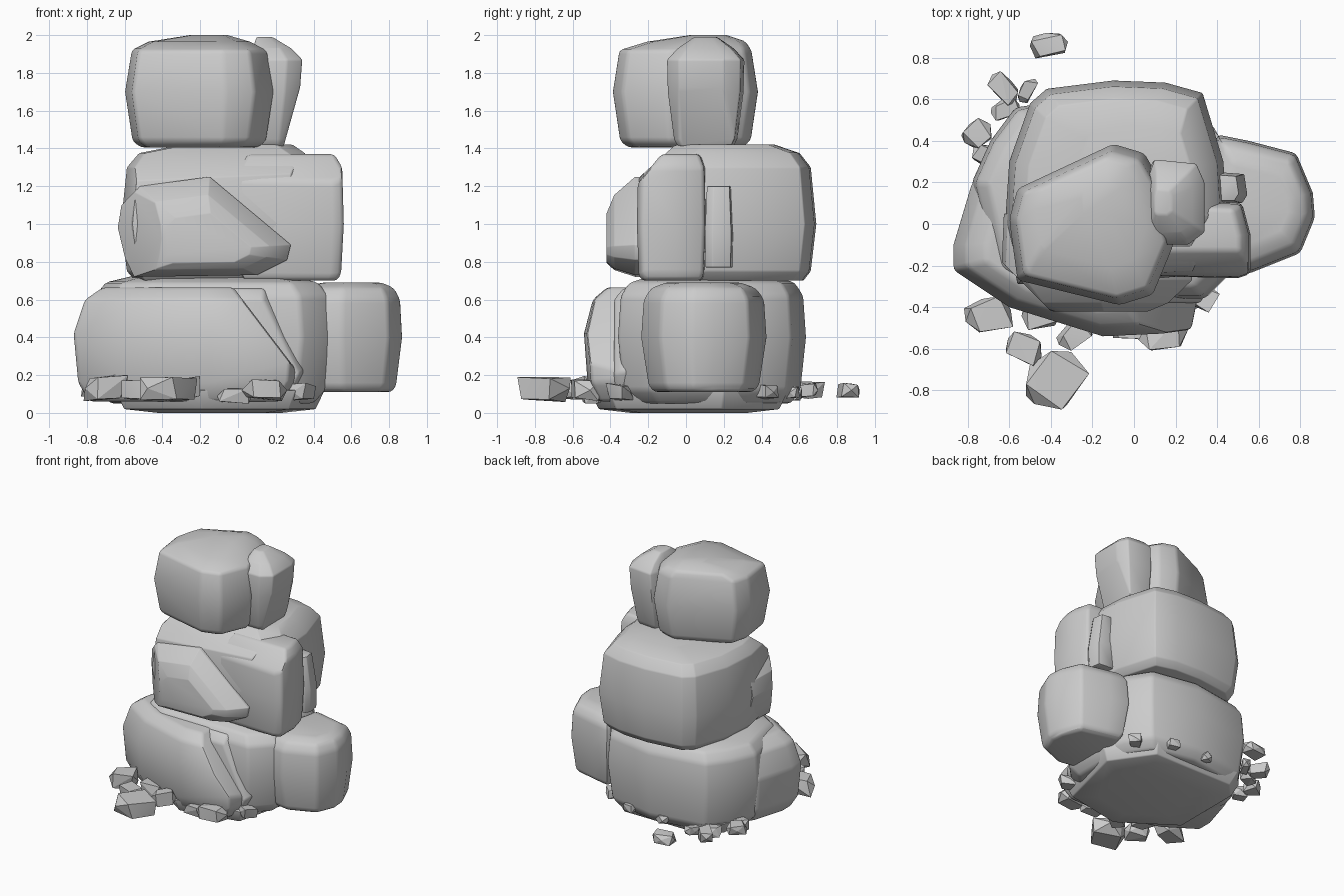
import bpy, bmesh, random
from math import radians, cos, sin
from mathutils import Vector

if "Cube" in bpy.data.objects:
    bpy.data.objects.remove(bpy.data.objects["Cube"])

random.seed(4)


def hull(points):
    bm = bmesh.new()
    for p in points:
        bm.verts.new(p)
    r = bmesh.ops.convex_hull(bm, input=bm.verts)
    junk = {g for g in r["geom_interior"] + r["geom_unused"] if isinstance(g, bmesh.types.BMVert)}
    bmesh.ops.delete(bm, geom=list(junk), context='VERTS')
    return bm


def finish(name, bm, angle):
    bmesh.ops.recalc_face_normals(bm, faces=bm.faces)
    me = bpy.data.meshes.new(name)
    bm.to_mesh(me)
    bm.free()
    me.shade_smooth()
    me.set_sharp_from_angle(angle=radians(angle))
    ob = bpy.data.objects.new(name, me)
    bpy.context.collection.objects.link(ob)


def rock(name, outline, levels, axis='z', cuts=(), bevel=0.02):
    """Scaled copies of an outline stacked along an axis, hulled, chipped and bevelled."""
    us, vs = [p[0] for p in outline], [p[1] for p in outline]
    cu, cv = (min(us) + max(us)) / 2, (min(vs) + max(vs)) / 2
    pts = []
    for lv in levels:
        h, s, du, dv = (tuple(lv) + (0, 0))[:4]
        for u, v in outline:
            a, b = cu + (u - cu) * s + du, cv + (v - cv) * s + dv
            pts.append((a, b, h) if axis == 'z' else (a, h, b))
    bm = hull(pts)
    for co, no in cuts:
        bmesh.ops.bisect_plane(bm, geom=bm.verts[:] + bm.edges[:] + bm.faces[:],
                               plane_co=Vector(co), plane_no=Vector(no), clear_outer=True)
        pts = [v.co.copy() for v in bm.verts]
        bm.free()
        bm = hull(pts)
    bmesh.ops.remove_doubles(bm, verts=bm.verts, dist=0.004)
    bmesh.ops.dissolve_limit(bm, angle_limit=radians(3), verts=bm.verts, edges=bm.edges)
    edges = [e for e in bm.edges if e.is_manifold and e.calc_face_angle(0) > radians(22)]
    bmesh.ops.bevel(bm, geom=edges, offset=bevel, segments=2, profile=0.5,
                    affect='EDGES', clamp_overlap=True)
    finish(name, bm, 35)


def pebble(i, x, y, z, sx, sy, sz, turn):
    # small sharp-edged chip: a jittered box with a pointed end
    t, pts = radians(turn), []
    for a in (-1, 1):
        for b in (-1, 1):
            for c in (-1, 1):
                u = a * sx / 2 * random.uniform(0.5, 0.9)
                v = b * sy / 2 * random.uniform(0.5, 0.95)
                pts.append((u, v, c * sz / 2 * random.uniform(0.6, 1)))
    pts += [(sx * 0.52, 0, 0), (-sx * 0.5, sy * .1, 0), (0, sy * .5, 0)]
    finish(f"rubble_{i:02d}", hull([(x + u * cos(t) - v * sin(t), y + u * sin(t) + v * cos(t), z + w)
                                    for u, v, w in pts]), 15)


# top stones
rock("top_stone",
     [(-.6, .02), (-.56, .17), (-.1, .385), (.05, .34), (.13, .2), (.19, -.1),
      (.09, -.34), (-.07, -.39), (-.56, -.27)],
     [(1.405, .78), (1.44, .9), (1.7, 1), (1.92, .91), (1.965, .68, 0, .06), (2.0, .25, .05, .12)])
rock("top_side_stone",
     [(.06, -.05), (.1, -.1), (.26, -.1), (.34, -.04), (.34, .2), (.3, .29), (.1, .31), (.06, .2)],
     [(1.41, .72, -.03, 0), (1.45, .82, -.03, 0), (1.7, .98, -.01, 0), (1.87, 1),
      (1.93, .72, -.02, 0), (1.99, .3, -.06, 0)],
     cuts=[((.3, .1, 1.62), (1, 0, -.28))])

# middle stones
rock("middle_back_stone",
     [(-.62, 0), (-.6, .3), (-.5, .58), (-.42, .65), (-.1, .69), (.15, .68), (.33, .63),
      (.43, .3), (.45, 0), (.3, -.25), (-.56, -.29)],
     [(.70, .86), (.75, .94), (1.0, 1), (1.3, .94), (1.375, .82), (1.42, .55, .08, 0)],
     cuts=[((0, -.3, 1.2), (0, -.18, .2))])
rock("middle_front_stone",
     [(-.64, .98), (-.62, 1.1), (-.52, 1.2), (-.15, 1.25), (-.08, 1.18), (.28, .89), (.26, .81),
      (.1, .73), (-.55, .72), (-.6, .82)],
     [(-.42, .5, .02, -.06), (-.38, .75, 0, -.03), (-.27, 1), (.05, .97)], axis='y',
     cuts=[((-.5, -.32, 1), (-.7, -.7, 0))])
rock("middle_right_stone",
     [(0, -.25), (.5, -.26), (.56, -.24), (.56, -.05), (.52, .1), (.1, .12), (0, 0)],
     [(.70, .88), (.74, .95), (1.0, 1), (1.3, .97), (1.37, .82)],
     cuts=[((.2, -.26, 1.21), (0, -.16, .13))])
rock("middle_crack_sliver",
     [(.4, .1), (.52, .1), (.545, .14), (.53, .24), (.4, .25)],
     [(.77, .95), (.95, 1), (1.2, .85, -.03, 0)], bevel=0.012)

# bottom stones
rock("bottom_back_stone",
     [(-.78, .2), (-.69, .4), (-.57, .56), (-.1, .635), (.3, .56), (.43, .36), (.5, .1),
      (.5, -.2), (.34, -.36), (-.5, -.35), (-.68, -.24)],
     [(.05, .84), (.12, .94), (.4, 1), (.62, .97), (.69, .88), (.725, .65)])
rock("bottom_front_stone",
     [(-.87, -.22), (-.87, -.1), (-.78, .2), (-.5, .4), (.1, .2), (.34, -.3), (.29, -.52),
      (-.15, -.54), (-.6, -.4)],
     [(.06, .86), (.16, .96), (.42, 1), (.6, .9), (.665, .74)],
     cuts=[((.2, 0, .37), (.38, 0, .29))])
rock("bottom_diagonal_slab",
     [(-.08, .66), (.14, .66), (.19, .5), (.35, .22), (.28, .08), (0, .08), (-.2, .2)],
     [(-.38, .9, 0, -.03), (-.33, 1), (-.15, .97)], axis='y', bevel=0.015)
rock("bottom_right_stone",
     [(.34, -.2), (.55, -.24), (.8, -.14), (.87, .03), (.86, .15), (.78, .34), (.55, .4),
      (.4, .43), (.33, .1)],
     [(.11, .78), (.14, .88), (.4, 1), (.6, .96), (.66, .84), (.69, .6)])

# shallow base under the pile
rock("base_slab",
     [(-.64, -.2), (-.64, .4), (-.52, .53), (.22, .53), (.45, .2), (.3, -.4), (-.2, -.5)],
     [(0, .6), (.02, .93), (.12, 1.02)], bevel=0.008)

# loose rubble around the foot
chips = [
    (-.70, -.45, .13, .22, .19, .15, 20), (-.53, -.60, .13, .18, .15, .12, -25),
    (-.38, -.75, .13, .30, .28, .16, 60), (-.45, -.44, .12, .18, .13, .12, 10),
    (-.28, -.54, .13, .18, .14, .13, 35), (.14, -.54, .12, .24, .15, .12, 15),
    (.33, -.35, .11, .12, .14, .10, 60), (-.02, -.5, .09, .18, .12, .09, 0),
    (-.75, .43, .12, .15, .13, .10, 40), (-.72, .33, .11, .13, .11, .09, -30),
    (-.63, .65, .12, .17, .11, .10, -45), (-.51, .64, .12, .13, .08, .08, 60),
    (-.41, .86, .12, .18, .12, .08, 10), (-.62, .55, .11, .14, .10, .09, 20),
    (-.2, .58, .10, .10, .08, .07, 30), (.1, .56, .11, .10, .08, .07, -10),
    (.34, .42, .11, .12, .10, .08, 45)]
for i, c in enumerate(chips):
    pebble(i, *c)
